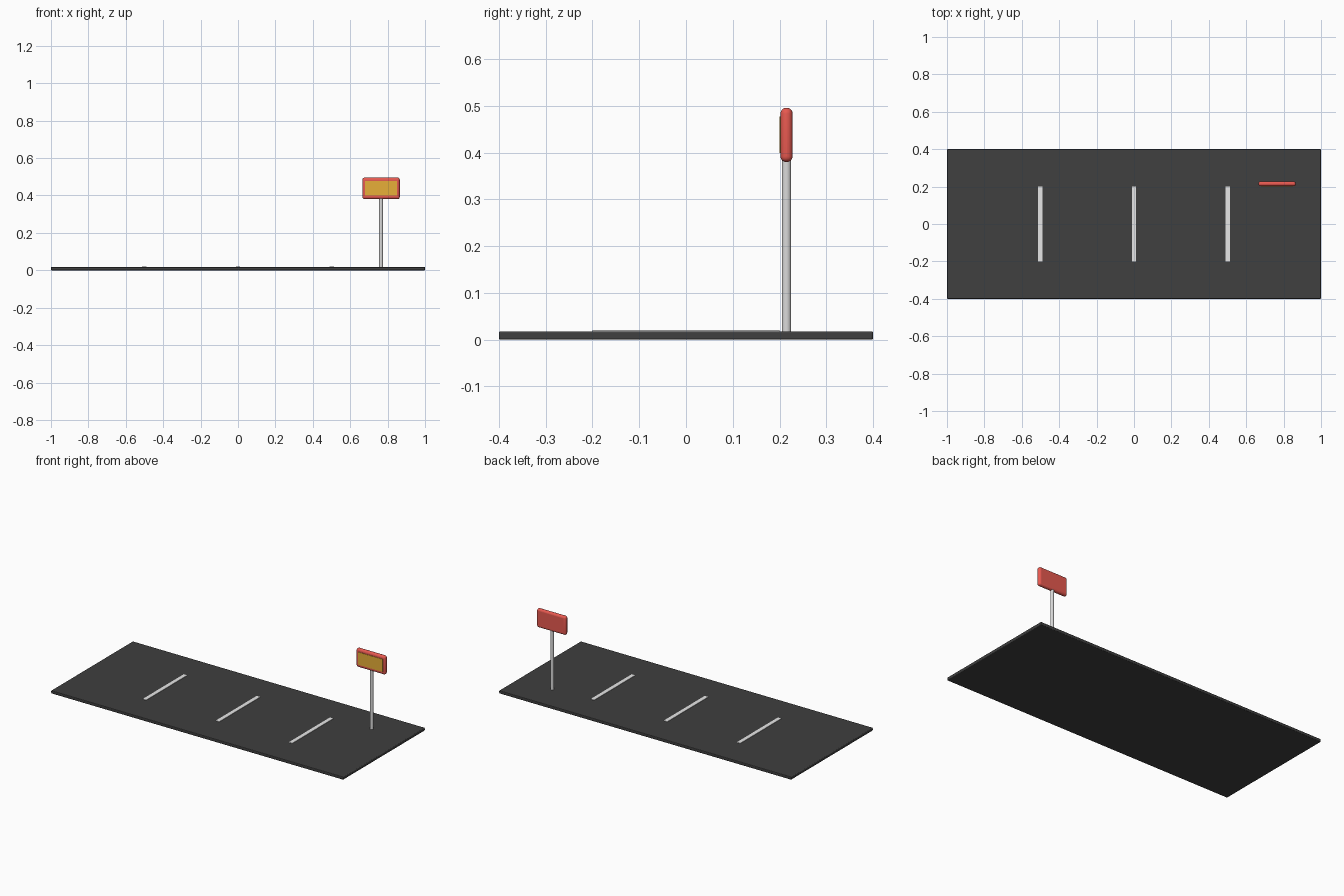
import bpy
import math

cube = bpy.data.objects.get("Cube")
if cube:
    bpy.data.objects.remove(cube, do_unlink=True)


def material(name, color):
    mat = bpy.data.materials.new(name)
    mat.use_nodes = True
    mat.diffuse_color = (*color, 1)
    mat.node_tree.nodes["Principled BSDF"].inputs["Base Color"].default_value = (*color, 1)
    return mat


asphalt = material("asphalt", (0.05, 0.05, 0.05))
white = material("line white", (0.8, 0.8, 0.8))
steel = material("post grey", (0.7, 0.7, 0.7))
red = material("sign red", (0.8, 0.1, 0.08))
amber = material("panel amber", (0.8, 0.43, 0.04))


def finish(obj, name, mat, bevel=0, segments=3):
    obj.name = name
    obj.data.materials.append(mat)
    if bevel:
        mod = obj.modifiers.new("rounded edges", "BEVEL")
        mod.width = bevel
        mod.segments = segments
        mod.limit_method = "ANGLE"
    bpy.ops.object.shade_smooth_by_angle(angle=math.radians(40))


def box(name, center, size, mat, bevel=0, segments=3):
    bpy.ops.mesh.primitive_cube_add(size=1, location=center)
    obj = bpy.context.object
    obj.scale = size
    bpy.ops.object.transform_apply(location=False, rotation=False, scale=True)
    finish(obj, name, mat, bevel, segments)


# Paved ground slab
box("pavement", (0, 0, 0.009), (2, 0.8, 0.018), asphalt, 0.004)

# Painted bay lines, slightly raised
for side, x in (("right", -0.5), ("middle", 0), ("left", 0.5)):
    box(f"bay_line_{side}", (x, 0, 0.0185), (0.024, 0.4, 0.004), white)

# Sign post, reaching into the sign board
sign_x, sign_y, sign_z = 0.765, 0.215, 0.438
base, top = 0.017, 0.4
bpy.ops.mesh.primitive_cylinder_add(
    vertices=32, radius=0.01, depth=top - base,
    location=(sign_x, sign_y, (base + top) / 2))
finish(bpy.context.object, "sign_post", steel, 0.001, 2)

# Rounded sign board with a thin front panel
box("sign_board", (sign_x, sign_y, sign_z), (0.2, 0.026, 0.116), red, 0.0125, 5)
box("sign_panel", (sign_x, 0.202, sign_z), (0.17, 0.005, 0.078), amber)
